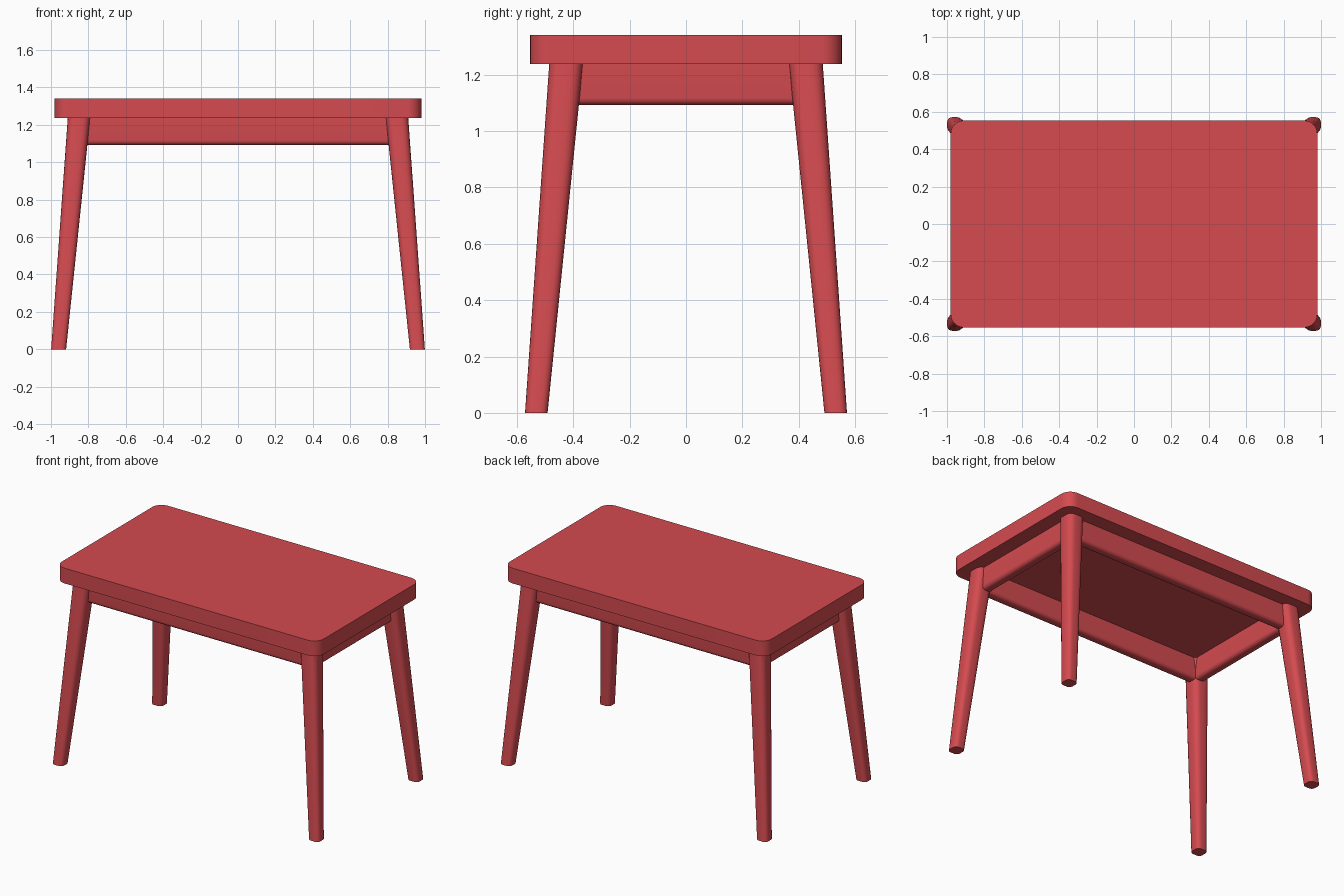
import bpy, bmesh, math

if "Cube" in bpy.data.objects:
    bpy.data.objects.remove(bpy.data.objects["Cube"])

red = bpy.data.materials.new("warm red")
red.diffuse_color = (0.66, 0.07, 0.08, 1)
red.use_nodes = True
red.node_tree.nodes["Principled BSDF"].inputs["Base Color"].default_value = red.diffuse_color


def rounded_rect(hx, hy, r, seg):
    """Counter-clockwise outline with four rounded corners."""
    pts = []
    for i, (sx, sy) in enumerate([(1, 1), (-1, 1), (-1, -1), (1, -1)]):
        for k in range(seg + 1):
            a = math.pi / 2 * (i + k / seg)
            pts.append((sx * (hx - r) + r * math.cos(a),
                        sy * (hy - r) + r * math.sin(a)))
    return pts


def loft(name, rings):
    """Closed solid through a list of 3D rings."""
    bm = bmesh.new()
    loops = [[bm.verts.new(p) for p in ring] for ring in rings]
    n = len(loops[0])
    for a, b in zip(loops, loops[1:]):
        for i in range(n):
            j = (i + 1) % n
            bm.faces.new((a[i], a[j], b[j], b[i]))
    bm.faces.new(loops[0][::-1])
    bm.faces.new(loops[-1])
    bmesh.ops.recalc_face_normals(bm, faces=bm.faces)
    mesh = bpy.data.meshes.new(name)
    bm.to_mesh(mesh)
    bm.free()
    mesh.materials.append(red)
    ob = bpy.data.objects.new(name, mesh)
    bpy.context.collection.objects.link(ob)
    bpy.ops.object.select_all(action='DESELECT')
    ob.select_set(True)
    bpy.context.view_layer.objects.active = ob
    bpy.ops.object.shade_smooth_by_angle(angle=math.radians(35))
    return ob


# Table top with rounded corners
outline = rounded_rect(0.98, 0.553, 0.07, 8)
loft("table_top", [[(x, y, z) for x, y in outline] for z in (1.237, 1.34)])

# Splayed legs, tapering toward the feet
for sx, side in ((-1, "left"), (1, "right")):
    for sy, end in ((-1, "front"), (1, "back")):
        foot = [(sx * 0.959 + x, sy * 0.531 + y, 0)
                for x, y in rounded_rect(0.04, 0.04, 0.026, 4)]
        head = [(sx * 0.85 + x, sy * 0.425 + y, 1.24)
                for x, y in rounded_rect(0.06, 0.06, 0.039, 4)]
        loft(f"{end}_{side}_leg", [foot, head])

# Aprons between the legs, with rounded lower edges
T, R, LOW, HIGH = 0.035, 0.025, 1.092, 1.24
profile = [(T, HIGH), (-T, HIGH)]
for cx, start in ((-T + R, math.pi), (T - R, 1.5 * math.pi)):
    for k in range(6):
        a = start + math.pi / 2 * k / 5
        profile.append((cx + R * math.cos(a), LOW + R + R * math.sin(a)))
for s, end, side in ((-1, "front", "left"), (1, "back", "right")):
    loft(f"{end}_apron", [[(x, s * 0.42 + u, z) for u, z in profile]
                          for x in (-0.84, 0.84)])
    loft(f"{side}_apron", [[(s * 0.845 + u, y, z) for u, z in profile]
                           for y in (-0.415, 0.415)])
